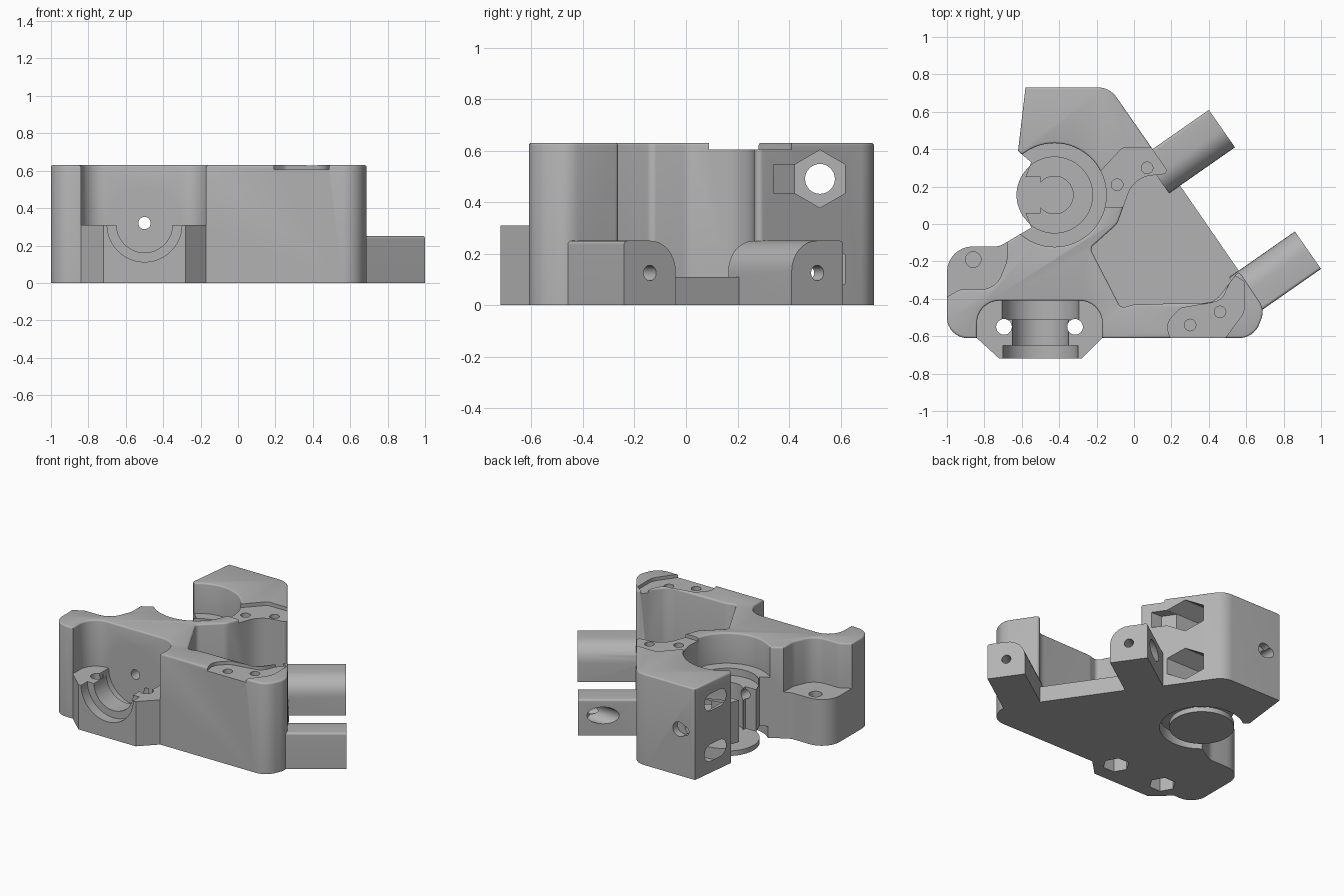
import bpy, bmesh, math
from mathutils import Vector, Matrix

if "Cube" in bpy.data.objects:
    bpy.data.objects.remove(bpy.data.objects["Cube"])

grey = bpy.data.materials.new("plain grey plastic")
grey.use_nodes = True
COLOUR = (0.45, 0.45, 0.45, 1)
grey.diffuse_color = COLOUR
grey.node_tree.nodes["Principled BSDF"].inputs["Base Color"].default_value = COLOUR

TOP = 0.63


def rounded(points, steps=8):
    """Outline with corners (x, y, radius) rounded off."""
    out = []
    for i, p in enumerate(points):
        c = Vector(p[:2])
        r = p[2] if len(p) > 2 else 0
        if not r:
            out.append(c)
            continue
        a = Vector(points[i - 1][:2]) - c
        b = Vector(points[(i + 1) % len(points)][:2]) - c
        half = a.angle(b) / 2
        t = min(r / math.tan(half), a.length * 0.49, b.length * 0.49)
        r = t * math.tan(half)
        a.normalize()
        b.normalize()
        centre = c + (a + b).normalized() * (r / math.sin(half))
        start, end = c + a * t - centre, c + b * t - centre
        sweep = start.angle_signed(end)
        for k in range(steps + 1):
            out.append(centre + Matrix.Rotation(-sweep * k / steps, 2) @ start)
    return out


def prism(name, points, low, high, matrix=Matrix()):
    bm = bmesh.new()
    base = bm.faces.new([bm.verts.new((p[0], p[1], low)) for p in points])
    ext = bmesh.ops.extrude_face_region(bm, geom=[base])["geom"]
    moved = [v for v in ext if isinstance(v, bmesh.types.BMVert)]
    bmesh.ops.translate(bm, verts=moved, vec=(0, 0, high - low))
    bmesh.ops.recalc_face_normals(bm, faces=bm.faces)
    bm.transform(matrix)
    mesh = bpy.data.meshes.new(name)
    bm.to_mesh(mesh)
    bm.free()
    mesh.materials.append(grey)
    ob = bpy.data.objects.new(name, mesh)
    bpy.context.collection.objects.link(ob)
    return ob


def rod(name, centre, axis, r, low, high, sides=40, phase=0):
    ring = [(r * math.cos(phase + math.tau * k / sides),
             r * math.sin(phase + math.tau * k / sides)) for k in range(sides)]
    turn = Vector(axis).to_track_quat('Z', 'Y').to_matrix().to_4x4()
    return prism(name, ring, low, high, Matrix.Translation(centre) @ turn)


def combine(target, tool, operation='DIFFERENCE'):
    mod = target.modifiers.new("combine", 'BOOLEAN')
    mod.operation, mod.solver, mod.object = operation, 'EXACT', tool
    graph = bpy.context.evaluated_depsgraph_get()
    mesh = bpy.data.meshes.new_from_object(target.evaluated_get(graph))
    target.modifiers.clear()
    target.data = mesh
    bpy.data.objects.remove(tool)


# main body, seen from above
body = prism("extruder_body", rounded([
    (-.58, .73), (-.13, .73, .12), (.19, .27, .02), (0, .25, .2),
    (-.09, 0, .08), (-.235, -.13, .03), (-.07, -.45, .03), (0, -.43, .05),
    (.43, -.42, .1), (.56, -.25, .02), (.7, -.46, .1), (.64, -.61, .13),
    (-1, -.61, .11), (-1, -.12, .14), (-.72, -.12, .1), (-.55, -.02),
    (-.58, .06), (-.5, .06), (-.5, .25), (-.58, .25), (-.55, .33),
    (-.62, .39)]), 0, TOP)

# stepped well and lowered ledges
well = (-.425, .155, 0)
UP = (0, 0, 1)
combine(body, rod("well", well, UP, .277, .42, 1, 64))
combine(body, prism("side_ledge", rounded([
    (-1.1, -.05), (-1.1, -.39), (-1, -.39), (-.93, -.35, .06),
    (-.74, -.35, .12), (-.68, -.2, .1), (-.68, -.05)]), .32, 1))
combine(body, prism("front_pocket", rounded([
    (-.84, -.8), (-.84, -.41, .12), (-.17, -.41, .12), (-.17, -.8)]), .31, 1))

# soften the top rim
bm = bmesh.new()
bm.from_mesh(body.data)
bmesh.ops.dissolve_degenerate(bm, dist=.001, edges=bm.edges)
rim = [e for e in bm.edges if all(v.co.z > TOP - .001 for v in e.verts)
       and len(e.link_faces) == 2 and e.calc_face_angle(0) > 1]
bmesh.ops.bevel(bm, geom=rim, offset=.018, segments=3, profile=.5,
                affect='EDGES', clamp_overlap=True)
bm.to_mesh(body.data)
bm.free()

# pocket floor and front mount
combine(body, prism("floor", [
    (.02, .3), (.18, .295), (.25, .2), (.56, -.25), (.5, -.5), (-.1, -.5),
    (-.27, -.15), (-.12, .05)], 0, .11), 'UNION')
combine(body, prism("front_mount", [
    (-.84, -.61), (-.72, -.72), (-.28, -.72), (-.17, -.61), (-.17, -.5),
    (-.84, -.5)], 0, .31), 'UNION')

# two hinge arms with a rounded shoulder facing each other
ALONG, ACROSS = Vector((.82, .572, 0)), Vector((-.572, .82, 0))
for end, side in (((.93, -.14, 0), 1), ((.47, .51, 0), -1)):
    w = .122 * side
    frame = Matrix((ACROSS, UP, ALONG)).transposed().to_4x4()
    frame = Matrix.Translation(end) @ frame
    combine(body, prism("arm", rounded([
        (-w, 0), (w, 0), (w, .25, .135), (-w, .25, .015)]),
        -.43, 0, frame), 'UNION')
    combine(body, rod("arm_hole", Vector(end) + Vector((0, 0, .125)), ALONG, .03, -.3, .1, 20))

# shallow steps around the screw heads
combine(body, prism("back_step", rounded([
    (-.19, .27), (-.06, .41, .05), (.1, .41, .03), (.3, .3), (.15, .2),
    (.05, .22, .08), (-.04, .09, .03), (-.16, .09)]), .605, 1))
combine(body, prism("front_step", rounded([
    (.22, -.7), (.17, -.53, .08), (.25, -.45, .05), (.47, -.41, .08),
    (.53, -.27), (.59, -.31), (.59, -.47, .1), (.48, -.62), (.48, -.7)]),
    .607, 1))
for x, y in ((-.09, .21), (.07, .3), (.3, -.54), (.46, -.47)):
    combine(body, rod("screw_hole", (x, y, 0), UP, .031, .3, 1, 24))
combine(body, rod("side_hole", (-.86, -.19, 0), UP, .042, .1, 1, 24))

# well seat, gear cavity and underside recess
combine(body, rod("seat", well, UP, .203, .37, .5, 64))
combine(body, rod("gear_cavity", well, UP, .1, -.1, .5, 40))
combine(body, rod("recess", well, UP, .265, -.1, .08, 64))

# grooved channel in the front mount
for r, low, high in ((.2, -.8, -.65), (.15, -.7, -.45), (.205, -.51, -.41)):
    combine(body, rod("channel", (-.5, 0, .312), (0, 1, 0), r, low, high, 48))
for x in (-.695, -.315):
    combine(body, rod("mount_hole", (x, -.55, 0), UP, .042, -.1, .4, 24))
    combine(body, rod("nut_trap", (x, -.55, 0), UP, .085, -.1, .1, 6))

# feed path from front to back
combine(body, rod("feed_path", (-.5, 0, .32), (0, 1, 0), .033, -.6, 1, 24))
combine(body, rod("feed_mouth", (-.46, 0, .32), (0, 1, 0), .05, .68, 1, 24))

# spring bolts: hexagonal traps on the slope, slots on the other side
for z in (.14, .49):
    at = (0, .52, z)
    combine(body, rod("bolt", at, (1, 0, 0), .058, -.9, .4, 32))
    combine(body, rod("hex_trap", at, (1, 0, 0), .112, -.2, .12, 6, math.pi / 2))
    slot = Matrix.Translation(at) @ Matrix.Rotation(math.pi / 2, 4, 'Y')
    combine(body, prism("slot", rounded([
        (-.058, -.08, .055), (.058, -.08, .055), (.058, .12, .055),
        (-.058, .12, .055)]), -.8, -.2, slot))
combine(body, prism("trap_relief", [(0, .52), (0, .43), (.06, .34), (.2, .34), (.2, .52)], .435, .545))

# thin disc under the gear cavity
disc = rod("support_disc", well, UP, .203, 0, .035, 64)

for ob in (body, disc):
    ob.data.materials.clear()
    ob.data.materials.append(grey)
    bpy.ops.object.select_all(action='DESELECT')
    ob.select_set(True)
    bpy.context.view_layer.objects.active = ob
    bpy.ops.object.shade_smooth_by_angle(angle=math.radians(35))
